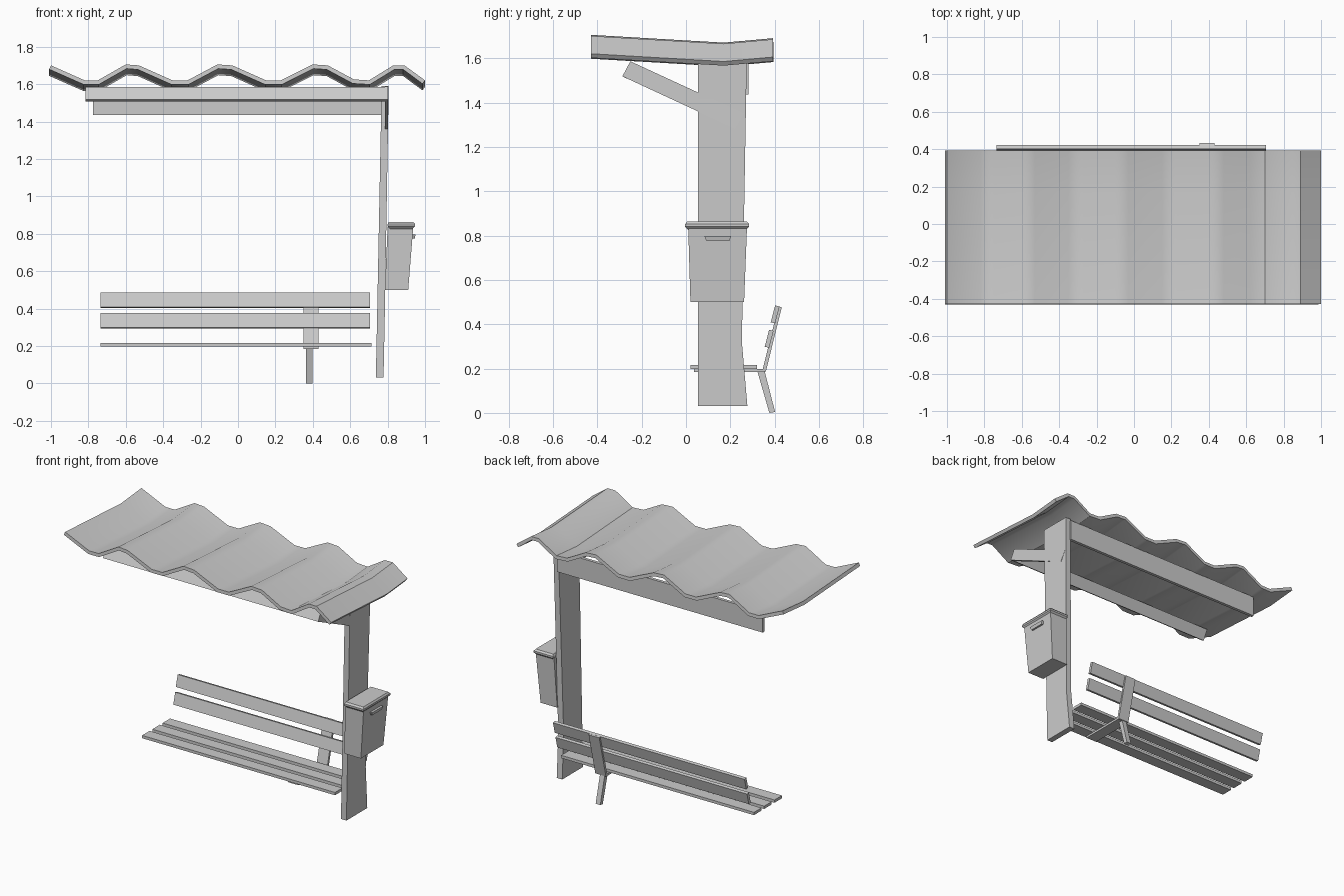
import bpy, bmesh

if "Cube" in bpy.data.objects:
    bpy.data.objects.remove(bpy.data.objects["Cube"])


def finish(name, verts, faces):
    me = bpy.data.meshes.new(name)
    bm = bmesh.new()
    vs = [bm.verts.new(v) for v in verts]
    for f in faces:
        bm.faces.new([vs[i] for i in f])
    bmesh.ops.recalc_face_normals(bm, faces=bm.faces)
    bm.to_mesh(me)
    bm.free()
    ob = bpy.data.objects.new(name, me)
    bpy.context.collection.objects.link(ob)
    return ob


def prism(name, yz, x0, x1):
    """Side profile (y, z) extruded along x."""
    n = len(yz)
    verts = [(x, y, z) for x in (x0, x1) for y, z in yz]
    faces = [list(range(n)), list(range(n, 2 * n))]
    faces += [(i, (i + 1) % n, n + (i + 1) % n, n + i) for i in range(n)]
    return finish(name, verts, faces)


def loft(name, *rings):
    """Stack of rectangles (x0, x1, y0, y1, z)."""
    verts, faces = [], [(0, 1, 2, 3)]
    for a, b, c, d, z in rings:
        verts += [(a, c, z), (b, c, z), (b, d, z), (a, d, z)]
    for r in range(len(rings) - 1):
        k = 4 * r
        faces += [(k + i, k + (i + 1) % 4, k + 4 + (i + 1) % 4, k + 4 + i) for i in range(4)]
    k = 4 * len(rings) - 4
    faces.append((k, k + 1, k + 2, k + 3))
    return finish(name, verts, faces)


# Corrugated roof sheet, bent into a shallow valley along y
wave = [(-1, 1.70), (-.82, 1.62), (-.75, 1.62), (-.60, 1.705), (-.53, 1.70),
        (-.35, 1.62), (-.27, 1.62), (-.11, 1.705), (-.03, 1.70), (.15, 1.62),
        (.23, 1.62), (.40, 1.705), (.48, 1.70), (.62, 1.625), (.70, 1.62),
        (.83, 1.70), (.89, 1.70), (1, 1.62)]
rows = [(-.428, 0), (.17, -.035), (.392, -.015)]
n = len(wave)
roof = finish("roof", [(x, y, z + dz) for y, dz in rows for x, z in wave],
              [(r * n + i, r * n + i + 1, (r + 1) * n + i + 1, (r + 1) * n + i)
               for r in range(2) for i in range(n - 1)])
if roof.data.polygons[0].normal.z < 0:
    roof.data.flip_normals()
sheet = roof.modifiers.new("thickness", 'SOLIDIFY')
sheet.thickness = .023
sheet.offset = -1
bpy.context.view_layer.objects.active = roof
roof.select_set(True)
bpy.ops.object.modifier_apply(modifier="thickness")
bpy.ops.object.shade_smooth_by_angle(angle=.6)

# Leaning post and roof supports
loft("post", (.737, .778, .053, .277, .03), (.743, .784, .053, .252, .32),
     (.768, .806, .053, .274, 1.59))
prism("roof_arm", [(-.287, 1.518), (-.251, 1.586), (.26, 1.35), (.22, 1.283)], .785, .803)
prism("front_beam", [(-.287, 1.518), (-.251, 1.584), (-.233, 1.576), (-.269, 1.508)], -.815, .786)
prism("back_beam", [(.262, 1.435), (.283, 1.435), (.283, 1.575), (.262, 1.575)], -.775, .77)

# Litter bin
loft("bin_body", (.785, .91, .02, .262, .50), (.80, .937, .01, .275, .835))
loft("bin_lid", (.812, .932, .01, .272, .826), (.80, .946, -.004, .285, .84),
     (.80, .946, -.004, .285, .852), (.806, .938, .006, .275, .863))
loft("bin_handle", (.92, .945, .092, .195, .775), (.92, .95, .083, .203, .797))

# Bench seat slats
for i in range(3):
    y = .02 + .11 * i
    loft(f"seat_slat_{i + 1}", (-.735, .715, y, y + .08, .198), (-.735, .715, y, y + .08, .217))

# Bench back slats, tilted backwards
for i, (y, z) in enumerate([(.355, .298), (.382, .408)]):
    prism(f"back_slat_{i + 1}", [(y, z), (y + .02, z - .004), (y + .04, z + .072), (y + .02, z + .077)],
          -.735, .705)

# Bench frame: seat bar, backrest bar and leg
loft("seat_bar", (.35, .43, .035, .355, .184), (.35, .43, .035, .355, .199))
prism("backrest_bar", [(.343, .186), (.36, .186), (.432, .476), (.417, .481)], .35, .43)
prism("bench_leg", [(.322, .187), (.355, .187), (.402, .004), (.376, 0)], .363, .398)
